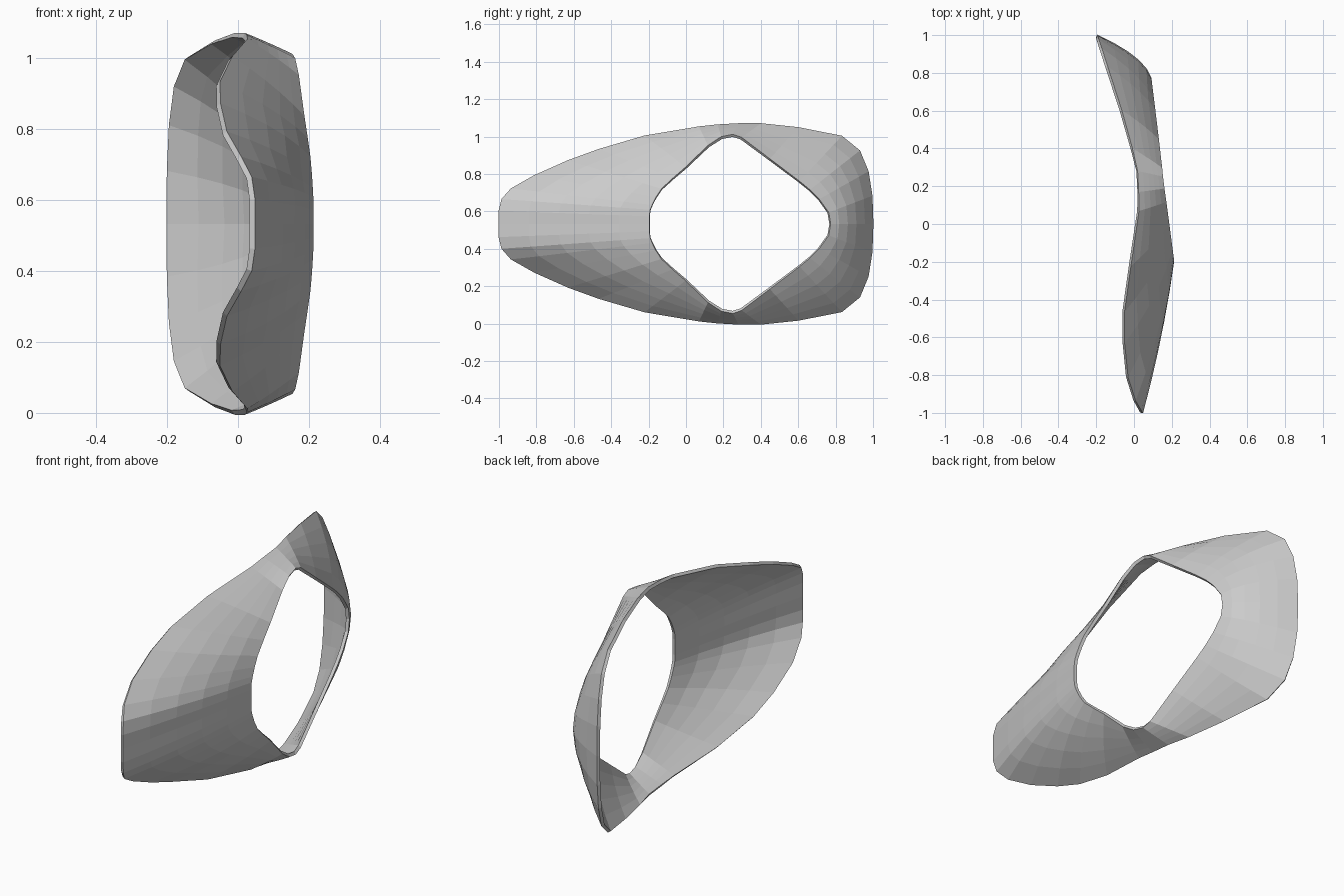
import bpy, bmesh

if "Cube" in bpy.data.objects:
    bpy.data.objects.remove(bpy.data.objects["Cube"])

MID_Z = 0.533
ROWS = 6

# Upper half of the outer rim and of the opening: (y, height above mid line), paired
OUTER = [(-1, 0), (-1, .07), (-.985, .13), (-.935, .185), (-.81, .255), (-.63, .335),
         (-.465, .395), (-.22, .467), (.07, .515), (.17, .525), (.28, .531), (.4, .532),
         (.6, .512), (.83, .467), (.925, .39), (.97, .28), (.99, .15), (.995, 0)]
HOLE = [(-.195, 0), (-.195, .04), (-.19, .075), (-.18, .10), (-.16, .14), (-.13, .185),
        (-.07, .24), (0, .30), (.12, .415), (.19, .46), (.25, .472), (.295, .457),
        (.445, .345), (.605, .225), (.66, .18), (.71, .13), (.76, .06), (.77, 0)]

# Depth of the wavy outer rim along y, and how much the wall bulges by rim index
RIM_X = [(-1, .04), (-.93, 0), (-.8, -.04), (-.55, -.062), (-.35, -.048), (-.1, .003),
         (.1, .025), (.3, .015), (.6, -.07), (1, -.2)]
BULGE = [(0, .07), (5, .12), (8, .03), (11, .02), (14, .12), (17, .19)]


def interp(keys, v):
    for (a, fa), (b, fb) in zip(keys, keys[1:]):
        if v <= b:
            return fa + (fb - fa) * max(0, v - a) / (b - a)
    return keys[-1][1]


def wall_point(i, t, side):
    (yo, ho), (yh, hh) = OUTER[i], HOLE[i]
    x_rim = interp(RIM_X, yo)
    x_hole = .205 - .12 * (yh + .195) / .965
    f = t + 4 * interp(BULGE, i) * t * (1 - t)
    return (x_rim + (x_hole - x_rim) * f,
            yo + (yh - yo) * t,
            MID_Z + side * (ho + (hh - ho) * t))


# Curved shell: rows run from the outer rim to the opening, closed around it
bm = bmesh.new()
n = len(OUTER)
stations = [(i, 1) for i in range(n)] + [(i, -1) for i in range(n - 2, 0, -1)]
rows = [[bm.verts.new(wall_point(i, r / (ROWS - 1), s)) for i, s in stations]
        for r in range(ROWS)]
m = len(stations)
for a, b in zip(rows, rows[1:]):
    for k in range(m):
        bm.faces.new((a[k], a[(k + 1) % m], b[(k + 1) % m], b[k]))
bmesh.ops.recalc_face_normals(bm, faces=bm.faces)
if sum(f.normal.x for f in bm.faces) < 0:
    bmesh.ops.reverse_faces(bm, faces=bm.faces)
mesh = bpy.data.meshes.new("curved_shell")
bm.to_mesh(mesh)
bm.free()

shell = bpy.data.objects.new("curved_shell", mesh)
bpy.context.collection.objects.link(shell)

# Thin wall
solid = shell.modifiers.new("thickness", 'SOLIDIFY')
solid.thickness = 0.016
solid.offset = 0

grey = bpy.data.materials.new("light_grey")
grey.diffuse_color = (.6, .6, .6, 1)
grey.use_nodes = True
grey.node_tree.nodes["Principled BSDF"].inputs["Base Color"].default_value = grey.diffuse_color
mesh.materials.append(grey)
